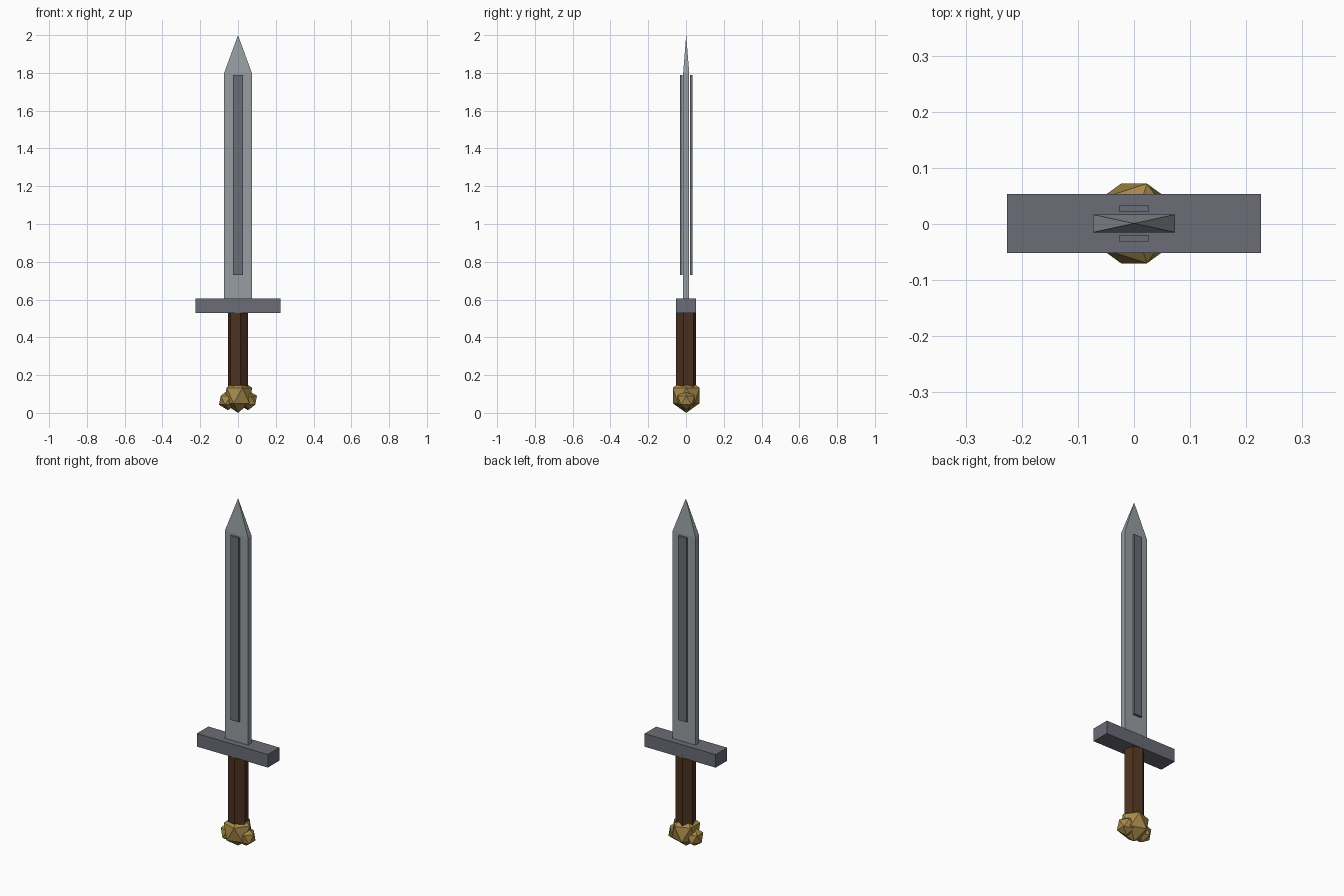
import bpy
import bmesh
from math import radians
from mathutils import Matrix, Vector

cube = bpy.data.objects.get("Cube")
if cube:
    bpy.data.objects.remove(cube, do_unlink=True)


def material(name, rgb):
    m = bpy.data.materials.new(name)
    m.use_nodes = True
    m.diffuse_color = (*rgb, 1)
    m.node_tree.nodes["Principled BSDF"].inputs["Base Color"].default_value = (*rgb, 1)
    return m


steel = material("light steel", (0.31, 0.34, 0.36))
iron = material("dark iron", (0.145, 0.15, 0.18))
leather = material("brown leather", (0.075, 0.032, 0.014))
gold = material("dull gold", (0.38, 0.25, 0.065))
OFF = Vector((0, 0.001, 0))


def finish(bm, name, mat):
    mesh = bpy.data.meshes.new(name)
    bmesh.ops.recalc_face_normals(bm, faces=bm.faces)
    bm.to_mesh(mesh)
    bm.free()
    mesh.materials.append(mat)
    obj = bpy.data.objects.new(name, mesh)
    obj.location = OFF
    bpy.context.collection.objects.link(obj)
    return obj


def box_mesh(half_x, half_y, bottom, top, y=0):
    bm = bmesh.new()
    place = Matrix.Translation((0, y, (bottom + top) / 2))
    size = Matrix.Diagonal((2 * half_x, 2 * half_y, top - bottom, 1))
    bmesh.ops.create_cube(bm, size=1, matrix=place @ size)
    return bm


# Blade: a flat bar whose top face is drawn up to a point
bm = box_mesh(0.0733, 0.016, 0.57, 1.8)
top_face = max(bm.faces, key=lambda f: f.calc_center_median().z)
tip = bmesh.ops.poke(bm, faces=[top_face])["verts"][0]
tip.co.z = 2.0
finish(bm, "blade", steel)

# Dark strips floating off both flats of the blade
for name, side in (("front_strip", -1), ("back_strip", 1)):
    finish(box_mesh(0.0262, 0.0063, 0.73, 1.79, side * 0.0268), name, iron)

# Crossguard
finish(box_mesh(0.2263, 0.0527, 0.53, 0.605), "crossguard", iron)

# Six-sided grip
bm = bmesh.new()
bmesh.ops.create_cone(bm, cap_ends=True, segments=6, radius1=0.0548, radius2=0.0548,
                      depth=0.45, matrix=Matrix.Translation((0, 0, 0.331))
                      @ Matrix.Rotation(radians(15), 4, "Z"))
finish(bm, "grip", leather)


# Pommel: a faceted ball with a smaller one on each side
def ball(name, x, z, radius, stretch):
    bm = bmesh.new()
    bmesh.ops.create_icosphere(bm, subdivisions=1, radius=radius,
                               matrix=Matrix.Translation((x, 0, z))
                               @ Matrix.Diagonal((1, 1, stretch, 1)))
    finish(bm, name, gold)


ball("pommel", 0, 0.0918, 0.0835, 1.1)
for name, side in (("right_pommel_knob", -1), ("left_pommel_knob", 1)):
    ball(name, side * 0.053, 0.067, 0.053, 1)
